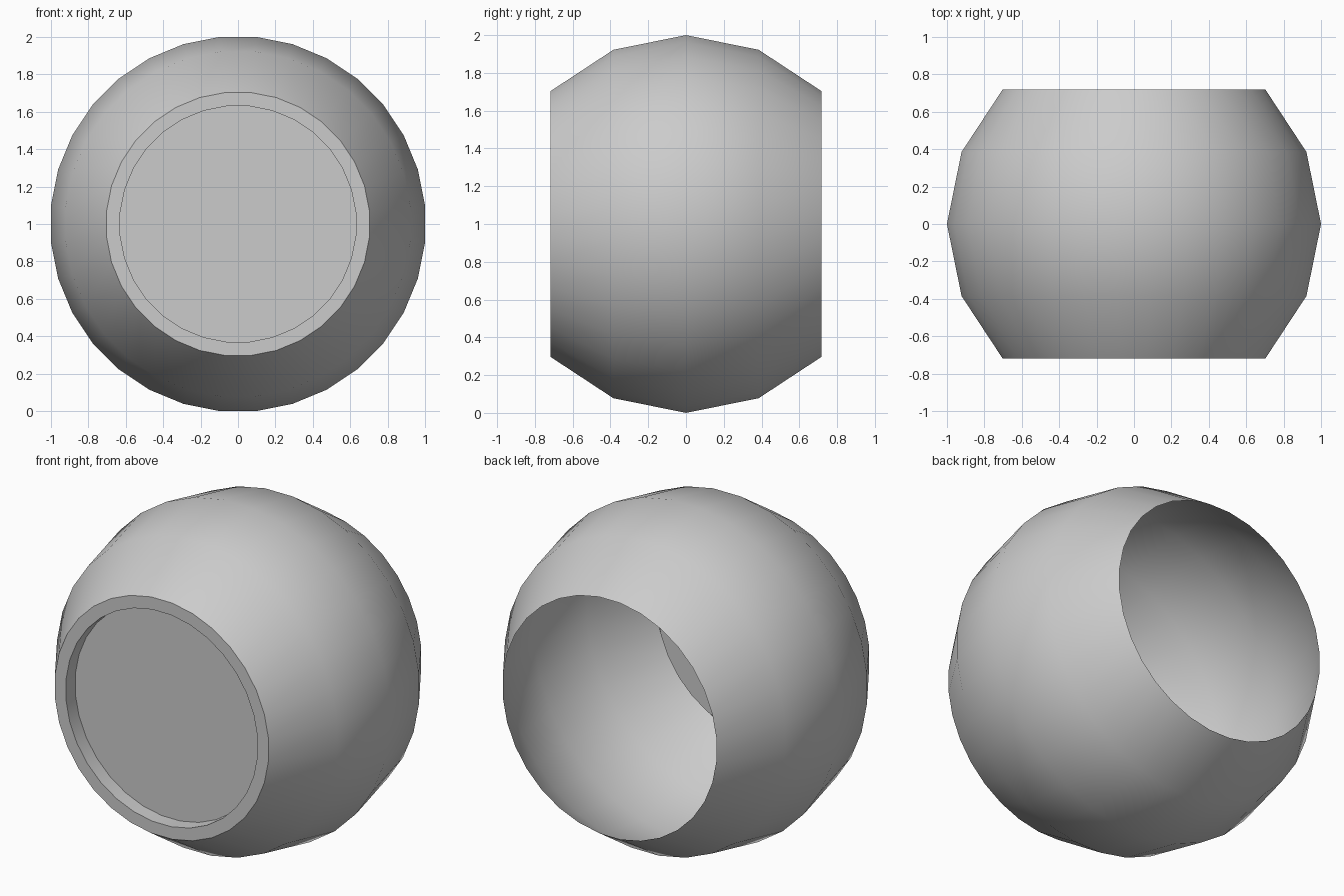
import bpy, bmesh, math

if "Cube" in bpy.data.objects:
    bpy.data.objects.remove(bpy.data.objects["Cube"])

SIDES = 32
# profile as (radius, y): recessed front disc, recess wall, flat rim, rounded body, open back
PROFILE = [(0.63, -0.63), (0.63, -0.718), (0.703, -0.718), (0.922, -0.385),
           (1.0, 0.0), (0.922, 0.385), (0.703, 0.718)]
SCALE = 1 / math.cos(math.pi / SIDES)  # flats of the polygon touch the radius

bm = bmesh.new()


def ring(radius, y):
    r = radius * SCALE
    angles = [2 * math.pi * (k + 0.5) / SIDES for k in range(SIDES)]
    return [bm.verts.new((r * math.cos(a), y, 1 + r * math.sin(a))) for a in angles]


# round shell, turned about the y axis
rings = [ring(r, y) for r, y in PROFILE]
for a, b in zip(rings, rings[1:]):
    for k in range(SIDES):
        n = (k + 1) % SIDES
        bm.faces.new((a[k], b[k], b[n], a[n]))

# flat disc closing the front recess
bm.faces.new(rings[0])

mesh = bpy.data.meshes.new("round_shell")
bm.to_mesh(mesh)
bm.free()
shell = bpy.data.objects.new("round_shell", mesh)
bpy.context.collection.objects.link(shell)

# smooth body, crisp rim
bpy.context.view_layer.objects.active = shell
shell.select_set(True)
bpy.ops.object.shade_smooth_by_angle(angle=math.radians(35))
